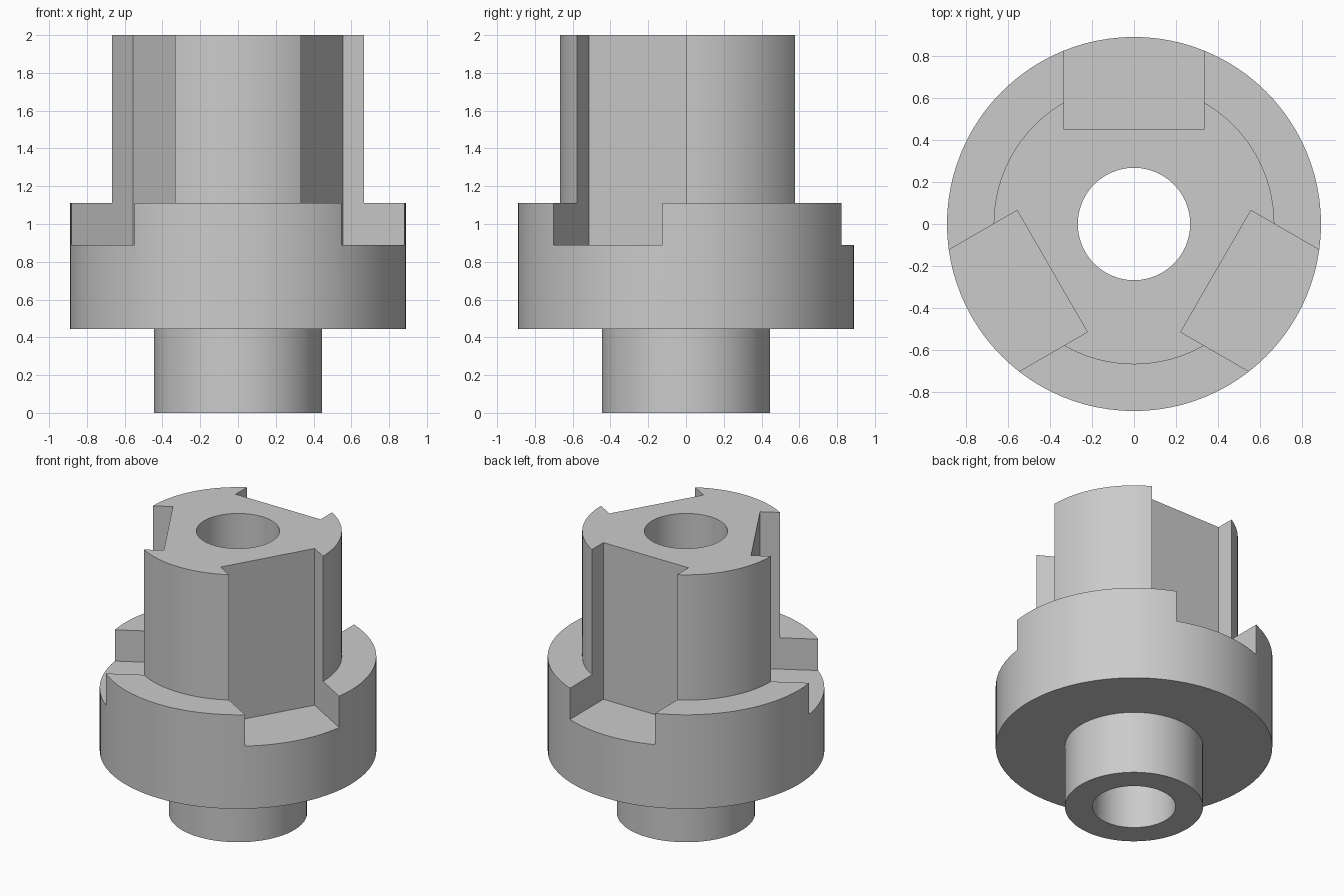
import bpy
import bmesh
import math
from mathutils import Matrix, Vector

cube = bpy.data.objects.get("Cube")
if cube:
    bpy.data.objects.remove(cube, do_unlink=True)

SEGMENTS = 96
BORE, SHANK, FLANGE, HUB = 0.267, 0.444, 0.889, 0.667
SHANK_TOP, FLANGE_TOP, TOP = 0.444, 1.111, 2.0
SLOT_WIDTH, SLOT_INNER, SLOT_FLOOR = 0.667, 0.449, 0.889

metal = bpy.data.materials.new("plain grey")
metal.use_nodes = True
grey = (0.6, 0.6, 0.6, 1)
metal.diffuse_color = grey
metal.node_tree.nodes["Principled BSDF"].inputs["Base Color"].default_value = grey


def add_object(name, bm):
    bmesh.ops.recalc_face_normals(bm, faces=bm.faces)
    mesh = bpy.data.meshes.new(name)
    bm.to_mesh(mesh)
    bm.free()
    mesh.materials.append(metal)
    obj = bpy.data.objects.new(name, mesh)
    bpy.context.collection.objects.link(obj)
    return obj


# Stepped body with a through bore, turned from a closed profile
profile = [(BORE, 0), (SHANK, 0), (SHANK, SHANK_TOP), (FLANGE, SHANK_TOP),
           (FLANGE, FLANGE_TOP), (HUB, FLANGE_TOP), (HUB, TOP), (BORE, TOP)]
bm = bmesh.new()
verts = [bm.verts.new((r, 0, z)) for r, z in profile]
edges = [bm.edges.new((v, verts[(i + 1) % len(verts)])) for i, v in enumerate(verts)]
bmesh.ops.spin(bm, geom=verts + edges, cent=(0, 0, 0), axis=(0, 0, 1),
               angle=math.tau, steps=SEGMENTS, use_merge=True)
bmesh.ops.remove_doubles(bm, verts=bm.verts, dist=0.0001)
body = add_object("slotted_hub", bm)

# Three square slots around the hub, cut down into the flange
bm = bmesh.new()
depth, height = 0.8, 1.5
for i in range(3):
    place = (Matrix.Rotation(i * math.tau / 3, 4, "Z")
             @ Matrix.Translation(Vector((0, SLOT_INNER + depth / 2, SLOT_FLOOR + height / 2)))
             @ Matrix.Diagonal((SLOT_WIDTH, depth, height, 1)))
    bmesh.ops.create_cube(bm, size=1, matrix=place)
cutter = add_object("slot_cutter", bm)
cutter.hide_render = True

cut = body.modifiers.new("slots", "BOOLEAN")
cut.operation = "DIFFERENCE"
cut.solver = "EXACT"
cut.object = cutter

# Apply the cut, then smooth the round walls and keep the edges sharp
bpy.ops.object.select_all(action="DESELECT")
body.select_set(True)
bpy.context.view_layer.objects.active = body
bpy.ops.object.modifier_apply(modifier=cut.name)
bpy.data.objects.remove(cutter, do_unlink=True)
bpy.ops.object.shade_smooth_by_angle(angle=math.radians(30))
